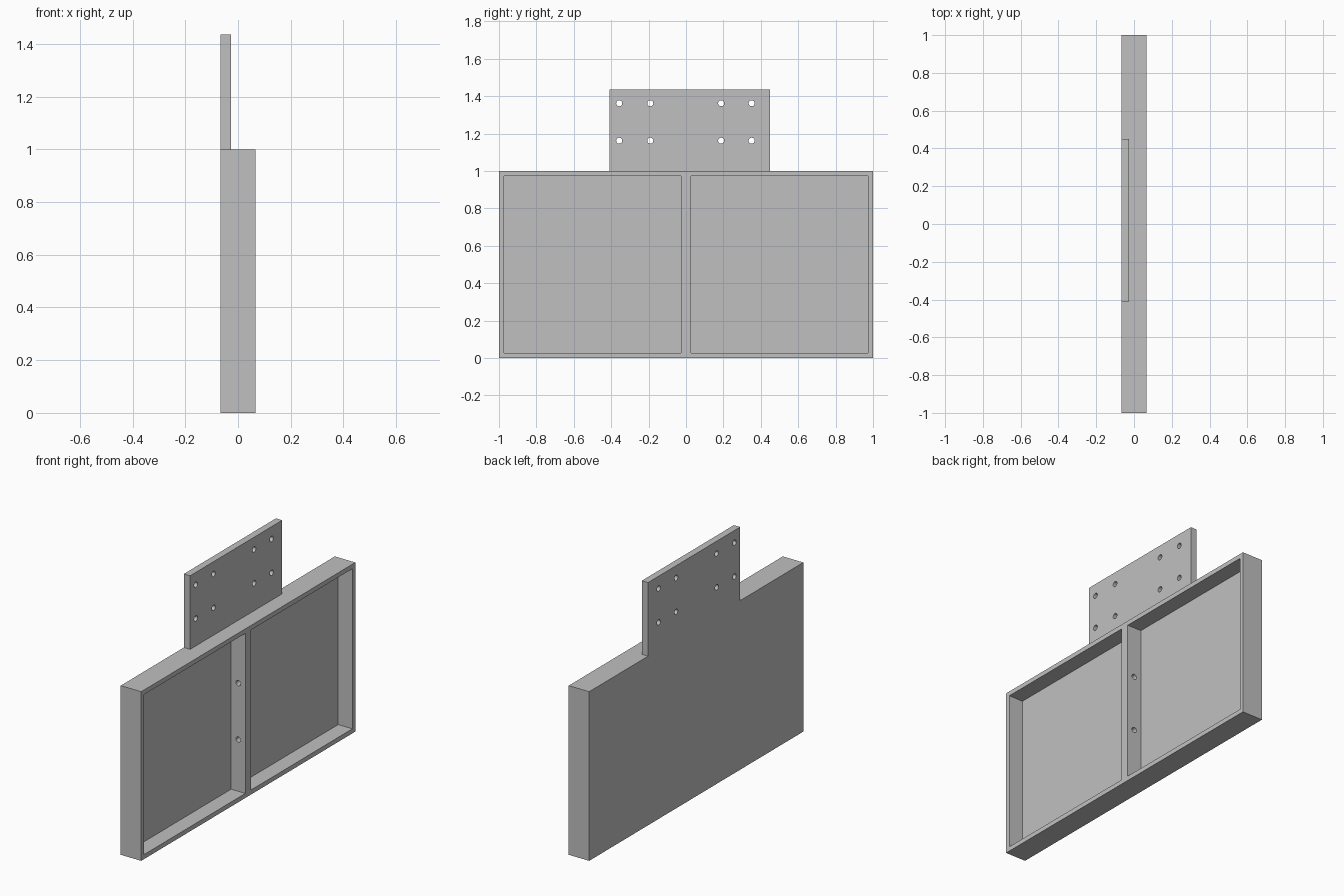
import bpy
import bmesh
from math import pi
from mathutils import Matrix, Vector

if "Cube" in bpy.data.objects:
    bpy.data.objects.remove(bpy.data.objects["Cube"], do_unlink=True)

BACK, FRONT, FLOOR = -0.067, 0.067, -0.026   # depth along x
TOP, PLATE_TOP, WALL = 1.0, 1.435, 0.027
HOLE_R = 0.016

grey = bpy.data.materials.new("plain grey")
grey.use_nodes = True
colour = (0.53, 0.53, 0.53, 1)
grey.diffuse_color = colour
grey.node_tree.nodes["Principled BSDF"].inputs["Base Color"].default_value = colour


def add_box(bm, low, high):
    low, high = Vector(low), Vector(high)
    place = Matrix.Translation((low + high) / 2) @ Matrix.Diagonal((*(high - low), 1))
    bmesh.ops.create_cube(bm, size=1, matrix=place)


def add_pin(bm, centre, length, axis):
    turn = Matrix.Rotation(pi / 2, 4, "Y" if axis == "X" else "X")
    bmesh.ops.create_cone(bm, cap_ends=True, segments=24, radius1=HOLE_R, radius2=HOLE_R,
                          depth=length, matrix=Matrix.Translation(centre) @ turn)


def to_object(bm, name):
    bmesh.ops.recalc_face_normals(bm, faces=bm.faces[:])
    mesh = bpy.data.meshes.new(name)
    bm.to_mesh(mesh)
    bm.free()
    mesh.materials.append(grey)
    obj = bpy.data.objects.new(name, mesh)
    bpy.context.collection.objects.link(obj)
    return obj


def cut(obj, cutter):
    mod = obj.modifiers.new("cut", "BOOLEAN")
    mod.operation, mod.solver, mod.object = "DIFFERENCE", "EXACT", cutter
    bpy.context.view_layer.objects.active = obj
    bpy.ops.object.modifier_apply(modifier=mod.name)
    bpy.data.objects.remove(cutter, do_unlink=True)


def build_half(name, side, plate_width, hole_ys):
    # Tray block and upright mounting plate
    bm = bmesh.new()
    block = bmesh.new()
    ys = sorted((0, side))
    add_box(bm, (BACK, ys[0], 0), (FRONT, ys[1], TOP))
    plate_ys = sorted((0, side * plate_width))
    add_box(block, (BACK, plate_ys[0], TOP - 0.1), (FLOOR, plate_ys[1], PLATE_TOP))
    half = to_object(bm, name)
    plate = to_object(block, "plate")
    mod = half.modifiers.new("join", "BOOLEAN")
    mod.operation, mod.solver, mod.object = "UNION", "EXACT", plate
    bpy.context.view_layer.objects.active = half
    bpy.ops.object.modifier_apply(modifier=mod.name)
    bpy.data.objects.remove(plate, do_unlink=True)

    # Open pocket
    bm = bmesh.new()
    add_box(bm, (FLOOR, ys[0] + WALL, WALL), (FRONT + 0.1, ys[1] - WALL, TOP - WALL))
    cut(half, to_object(bm, "pocket_cutter"))

    # Plate screw holes and bolt holes through the middle wall
    bm = bmesh.new()
    for y in hole_ys:
        for z in (1.162, 1.362):
            add_pin(bm, (BACK, y, z), 0.3, "X")
    for z in (1 / 3, 2 / 3):
        add_pin(bm, (0.021, 0, z), 0.12, "Y")
    cut(half, to_object(bm, "hole_cutter"))


build_half("right_tray", -1, 0.41, (-0.357, -0.191))
build_half("left_tray", 1, 0.45, (0.188, 0.351))
